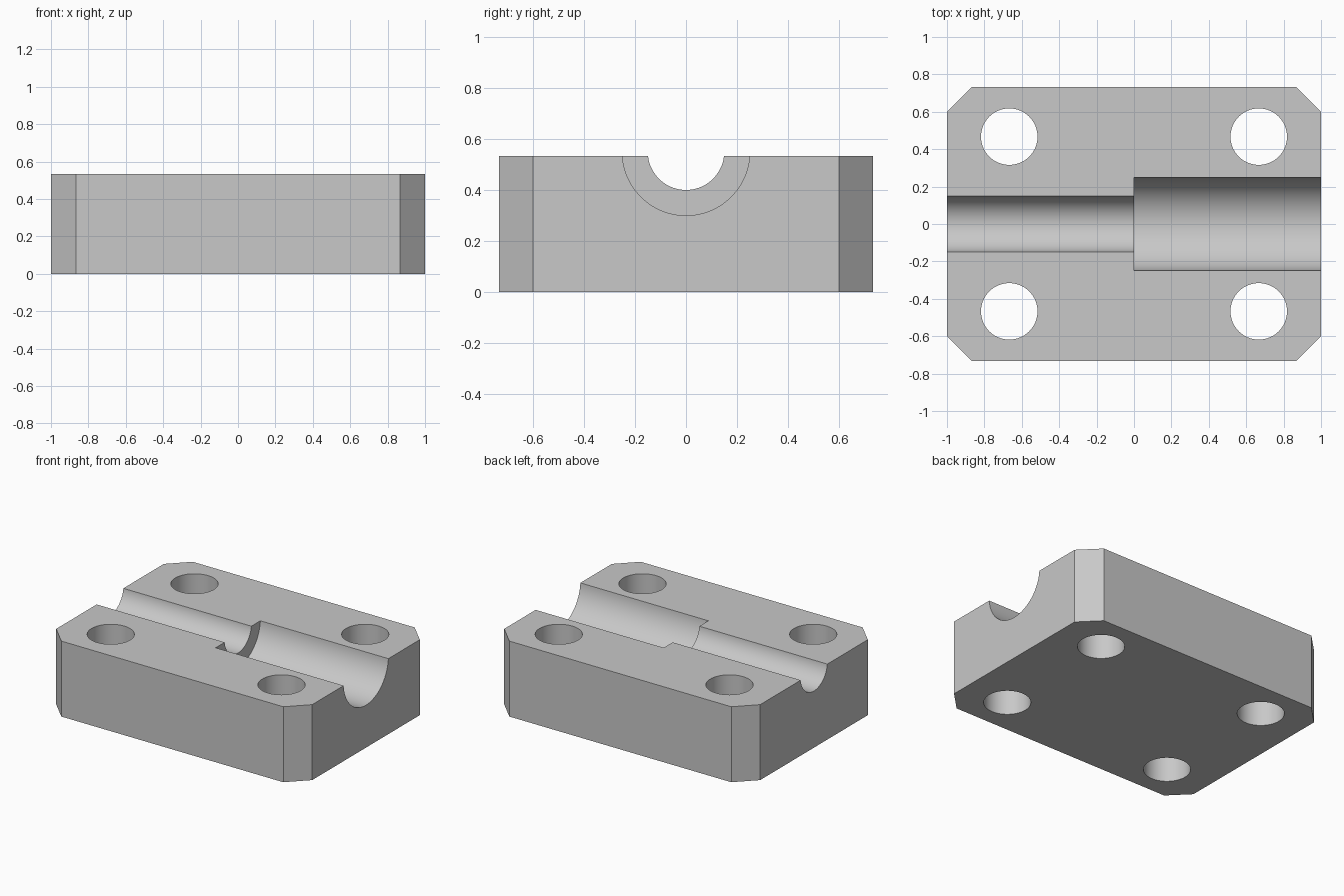
import bpy
import bmesh
from math import pi
from mathutils import Matrix

if "Cube" in bpy.data.objects:
    bpy.data.objects.remove(bpy.data.objects["Cube"])

HALF_X, HALF_Y, HEIGHT, CHAMFER = 1.0, 0.733, 0.533, 0.133
BORE_Z = 0.55  # bore axis sits just above the split face

grey = bpy.data.materials.new("light_grey")
grey.use_nodes = True
colour = (0.58, 0.58, 0.58, 1)
grey.diffuse_color = colour
grey.node_tree.nodes["Principled BSDF"].inputs["Base Color"].default_value = colour


def add_object(name, bm):
    mesh = bpy.data.meshes.new(name)
    bmesh.ops.recalc_face_normals(bm, faces=bm.faces)
    bm.to_mesh(mesh)
    bm.free()
    mesh.materials.append(grey)
    obj = bpy.data.objects.new(name, mesh)
    bpy.context.collection.objects.link(obj)
    return obj


def cylinder(name, radius, depth, matrix):
    bm = bmesh.new()
    bmesh.ops.create_cone(bm, cap_ends=True, segments=96, radius1=radius,
                          radius2=radius, depth=depth, matrix=matrix)
    return add_object(name, bm)


# Block with chamfered vertical corners
bm = bmesh.new()
bmesh.ops.create_cube(bm, size=1, matrix=Matrix.Translation((0, 0, HEIGHT / 2))
                      @ Matrix.Diagonal((2 * HALF_X, 2 * HALF_Y, HEIGHT, 1)))
uprights = [e for e in bm.edges if abs(e.verts[0].co.z - e.verts[1].co.z) > 0.1]
bmesh.ops.bevel(bm, geom=uprights, offset=CHAMFER, segments=1, affect='EDGES')
block = add_object("clamp_block", bm)

# Stepped bore: narrow on the right half, wide on the left half
along_x = Matrix.Rotation(pi / 2, 4, 'Y')
cutters = [
    cylinder("narrow_bore_cutter", 0.15, 1.3,
             Matrix.Translation((-0.55, 0, BORE_Z)) @ along_x),
    cylinder("wide_bore_cutter", 0.25, 1.2,
             Matrix.Translation((0.6, 0, BORE_Z)) @ along_x),
]

# Four through holes
for x in (-0.667, 0.667):
    for y in (-0.467, 0.467):
        cutters.append(cylinder("bolt_hole_cutter", 0.151, 1,
                                Matrix.Translation((x, y, HEIGHT / 2))))

# Cut everything out of the block
bpy.ops.object.select_all(action='DESELECT')
block.select_set(True)
bpy.context.view_layer.objects.active = block
for cutter in cutters:
    cutter.hide_render = True
    cut = block.modifiers.new(cutter.name, 'BOOLEAN')
    cut.operation = 'DIFFERENCE'
    cut.solver = 'EXACT'
    cut.object = cutter
    bpy.ops.object.modifier_apply(modifier=cut.name)
    bpy.data.objects.remove(cutter)

bpy.ops.object.shade_smooth_by_angle(angle=pi / 6)
